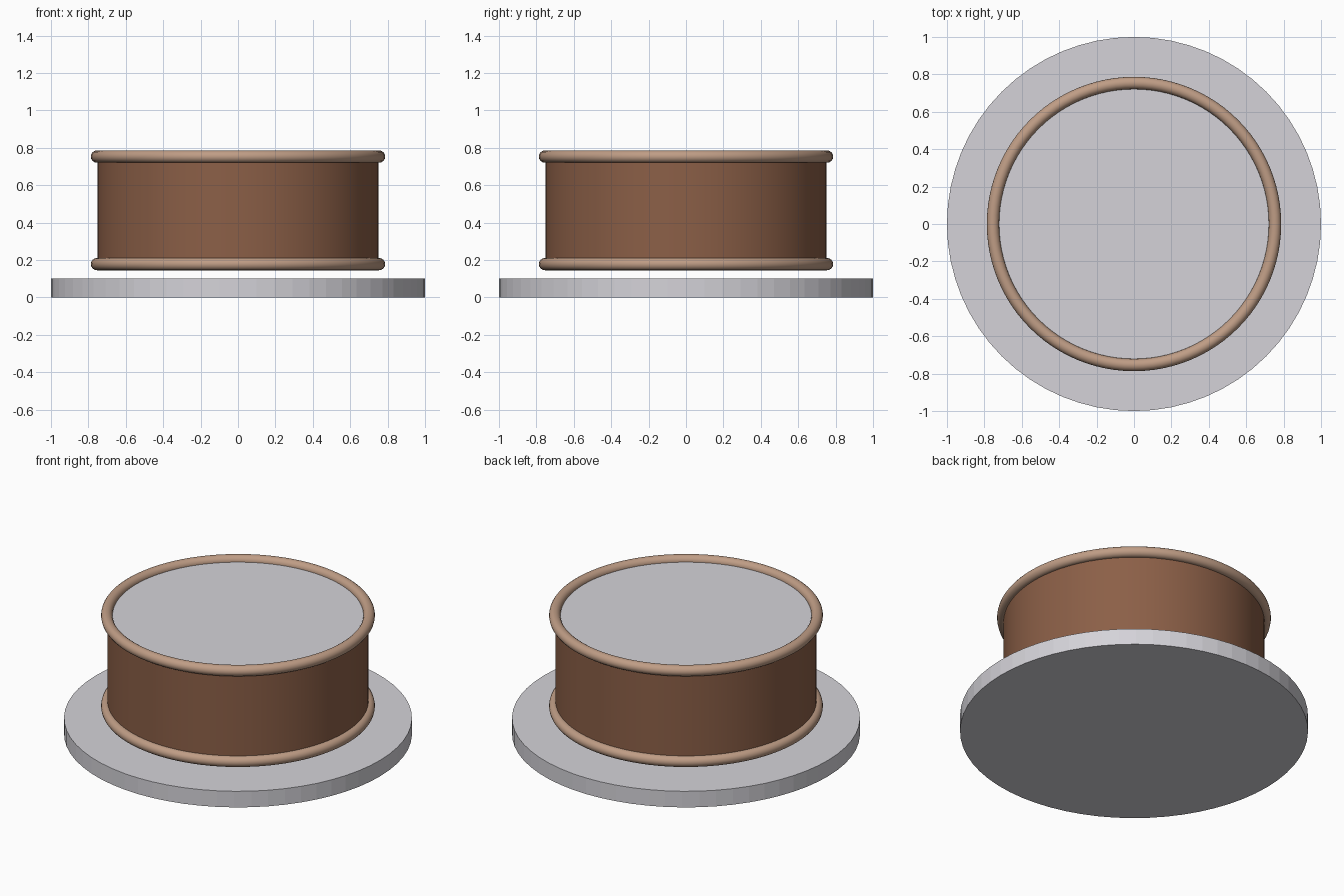
import bpy
import math

cube = bpy.data.objects.get("Cube")
if cube:
    bpy.data.objects.remove(cube, do_unlink=True)


def material(name, rgb):
    m = bpy.data.materials.new(name)
    m.use_nodes = True
    m.diffuse_color = (*rgb, 1)
    m.node_tree.nodes["Principled BSDF"].inputs["Base Color"].default_value = (*rgb, 1)
    return m


pale_grey = material("pale grey", (0.66, 0.65, 0.69))
brown = material("brown", (0.26, 0.115, 0.063))
tan = material("tan", (0.52, 0.335, 0.235))


def finish(name, *mats):
    obj = bpy.context.object
    obj.name = name
    for m in mats:
        obj.data.materials.append(m)
    return obj


def cylinder(name, radius, bottom, top, sides, *mats):
    bpy.ops.mesh.primitive_cylinder_add(
        vertices=sides, radius=radius, depth=top - bottom,
        location=(0, 0, (bottom + top) / 2))
    return finish(name, *mats)


LOW, HIGH = 0.178, 0.753

# Faceted round base
cylinder("base_plate", 1.0, 0, 0.102, 64, pale_grey)

# Drum: brown wall with pale skins on both ends
drum = cylinder("drum_body", 0.75, LOW, HIGH, 96, brown, pale_grey)
for face in drum.data.polygons:
    face.material_index = int(abs(face.normal.z) > 0.5)
bpy.ops.object.shade_smooth_by_angle(angle=math.radians(30))

# Rounded rims, half sunk into the skins
for name, height in (("lower_rim", LOW), ("upper_rim", HIGH)):
    bpy.ops.mesh.primitive_torus_add(
        major_radius=0.754, minor_radius=0.033, major_segments=96,
        minor_segments=16, location=(0, 0, height))
    finish(name, tan)
    bpy.ops.object.shade_smooth()
